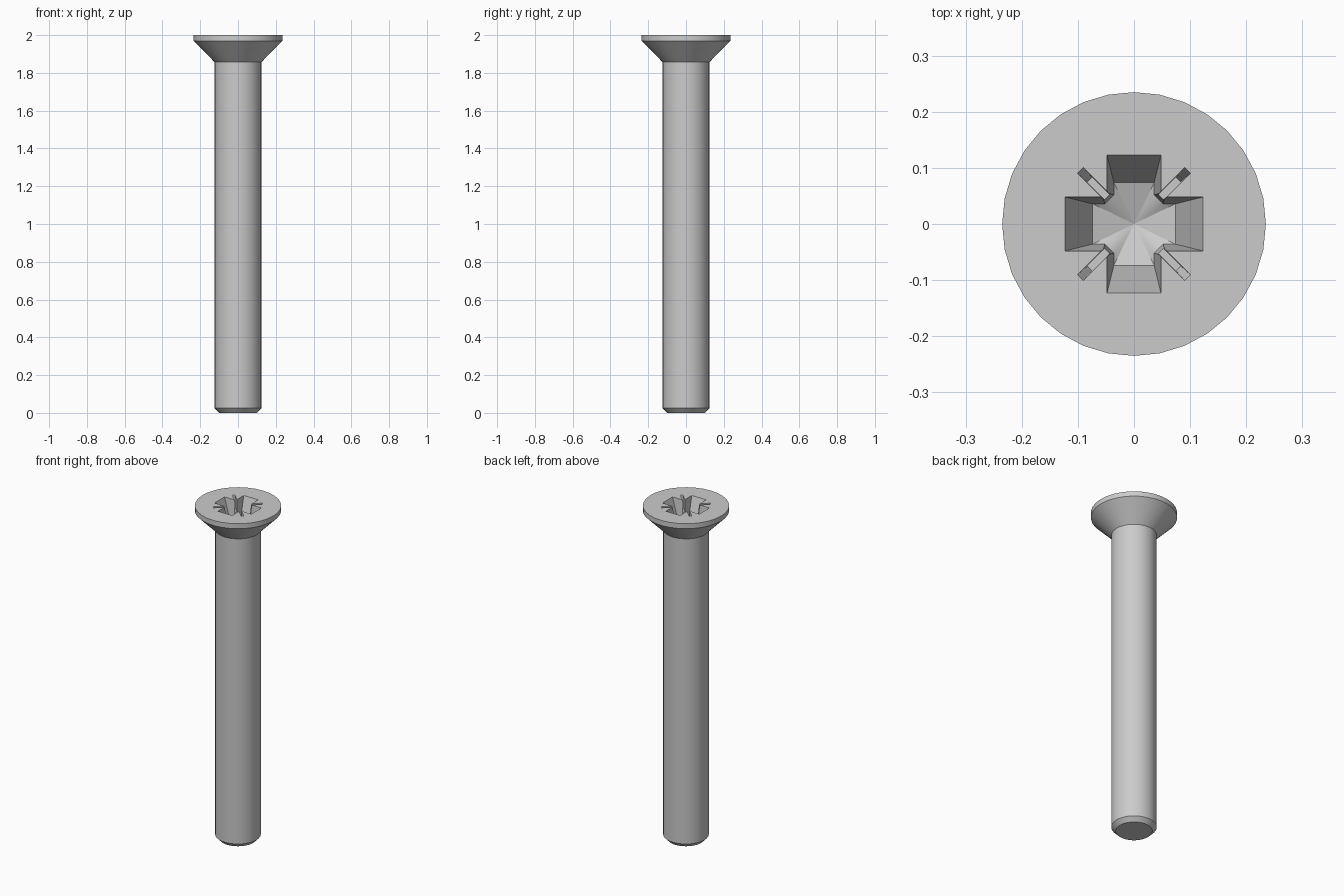
import bpy, bmesh
from math import sin, cos, pi
from mathutils import Matrix, Vector

if "Cube" in bpy.data.objects:
    bpy.data.objects.remove(bpy.data.objects["Cube"], do_unlink=True)

steel = bpy.data.materials.new("grey_steel")
steel.use_nodes = True
grey = (0.6, 0.6, 0.6, 1)
steel.diffuse_color = grey
steel.node_tree.nodes["Principled BSDF"].inputs["Base Color"].default_value = grey


def loft(name, rings, apex=None):
    """Closed solid through rings of equal length, ending in a cap or a point."""
    bm = bmesh.new()
    loops = [[bm.verts.new(p) for p in ring] for ring in rings]
    count = len(loops[0])
    for a, b in zip(loops, loops[1:]):
        for i in range(count):
            j = (i + 1) % count
            bm.faces.new((a[i], a[j], b[j], b[i]))
    bm.faces.new(loops[0])
    if apex:
        tip = bm.verts.new(apex)
        for i in range(count):
            bm.faces.new((loops[-1][i], loops[-1][(i + 1) % count], tip))
    else:
        bm.faces.new(loops[-1])
    bmesh.ops.recalc_face_normals(bm, faces=bm.faces)
    mesh = bpy.data.meshes.new(name)
    bm.to_mesh(mesh)
    bm.free()
    mesh.materials.append(steel)
    obj = bpy.data.objects.new(name, mesh)
    bpy.context.collection.objects.link(obj)
    return obj


def circle(radius, z, sides=32):
    return [(radius * cos(2 * pi * i / sides), radius * sin(2 * pi * i / sides), z)
            for i in range(sides)]


def cross(end, half, corner, z):
    """Four-armed outline with chamfered inner corners."""
    quarter = [(end, half), (corner, half), (half, corner), (half, end)]
    return [Matrix.Rotation(k * pi / 2, 3, "Z") @ Vector((x, y, z))
            for k in range(4) for x, y in quarter]


def cut(body, cutter):
    cutter.hide_render = True
    mod = body.modifiers.new("recess", "BOOLEAN")
    mod.operation = "DIFFERENCE"
    mod.solver = "EXACT"
    mod.object = cutter
    bpy.context.view_layer.objects.active = body
    bpy.ops.object.modifier_apply(modifier=mod.name)
    bpy.data.objects.remove(cutter, do_unlink=True)


# Chamfered tip, shank and countersunk head
profile = [(0.1, 0), (0.124, 0.025), (0.124, 1.857), (0.235, 1.97), (0.235, 2)]
screw = loft("countersunk_screw", [circle(r, z) for r, z in profile])

# Tapered cross recess with a conical floor
cut(screw, loft("cross_cutter",
                [cross(0.128, 0.0492, 0.0555, 2.014), cross(0.074, 0.036, 0.052, 1.86)],
                apex=(0, 0, 1.835)))

# Thin diagonal slits between the arms
for k in range(4):
    turn = Matrix.Rotation(pi / 4 + k * pi / 2, 3, "Z")
    rings = [[turn @ Vector((x, y, z)) for x, y in
              [(0.03, -w), (end, -w), (end, w), (0.03, w)]]
             for end, w, z in [(0.14, 0.0075, 2.014), (0.112, 0.006, 1.93)]]
    cut(screw, loft("slit_cutter", rings))

# Smooth round surfaces, crisp edges
bpy.ops.object.select_all(action="DESELECT")
screw.select_set(True)
bpy.context.view_layer.objects.active = screw
bpy.ops.object.shade_smooth_by_angle(angle=pi / 7)
